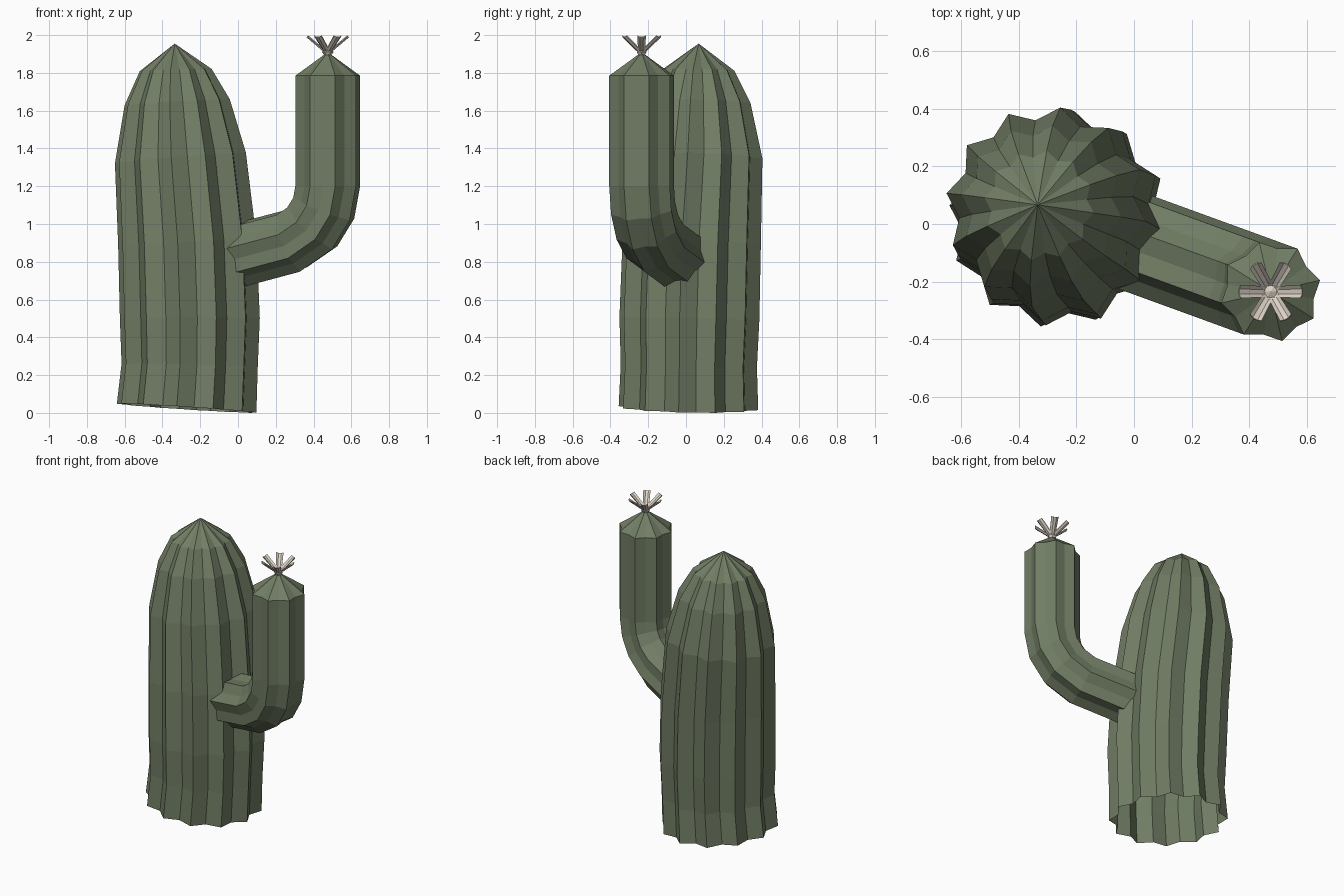
import bpy, math
from mathutils import Vector

if "Cube" in bpy.data.objects:
    bpy.data.objects.remove(bpy.data.objects["Cube"])


def material(name, rgb):
    m = bpy.data.materials.new(name)
    m.diffuse_color = (*rgb, 1)
    m.use_nodes = True
    m.node_tree.nodes["Principled BSDF"].inputs["Base Color"].default_value = m.diffuse_color
    return m


green = material("cactus green", (0.165, 0.205, 0.128))
cream = material("flower cream", (0.72, 0.65, 0.57))


def make(name, verts, faces, mat):
    me = bpy.data.meshes.new(name)
    me.from_pydata(verts, [], faces)
    me.materials.append(mat)
    ob = bpy.data.objects.new(name, me)
    bpy.context.collection.objects.link(ob)
    return ob


def ribbed(name, rings, tip, ribs, phase, valley, mat):
    """Loft star-shaped rings (centre, axis a, axis b, radius), closed with a pointed tip."""
    n = ribs * 2
    verts, faces = [], []
    for c, a, b, r in rings:
        for k in range(n):
            t = phase + k * math.tau / n
            q = r * (valley if k % 2 else 1)
            verts.append(c + (a * math.cos(t) + b * math.sin(t)) * q)
    for i in range(len(rings) - 1):
        for k in range(n):
            j = (k + 1) % n
            faces.append((i * n + k, i * n + j, (i + 1) * n + j, (i + 1) * n + k))
    verts.append(Vector(tip))
    last = (len(rings) - 1) * n
    faces += [(last + k, last + (k + 1) % n, len(verts) - 1) for k in range(n)]
    return make(name, verts, faces, mat)


# Trunk: slightly leaning, open underneath; (x, y, z, radius, tilt of ring)
trunk = [(-0.272, 0.013, 0.025, 0.373, -0.065), (-0.256, 0.015, 0.25, 0.364, -0.03),
         (-0.255, 0.018, 0.50, 0.374, 0.0), (-0.268, 0.03, 0.90, 0.370, 0.04),
         (-0.305, 0.058, 1.35, 0.350, 0.08), (-0.322, 0.063, 1.645, 0.281, 0.055),
         (-0.330, 0.065, 1.815, 0.192, 0.03)]
rings = [(Vector((x, y, z)), Vector((1, 0, k)), Vector((0, 1, -0.02)), r)
         for x, y, z, r, k in trunk]
ribbed("trunk", rings, (-0.335, 0.067, 1.955), 12, math.radians(-8), 0.87, green)

# Arm: leaves the trunk sideways, then bends upright around an arc
head = math.radians(-20)
u = Vector((math.cos(head), math.sin(head), 0))
w = Vector((-u.y, u.x, 0))
up = Vector((0, 0, 1))
axis = Vector((0.475, -0.235, 0))
BEND, R_ARM = 0.31, 0.176


def arm_ring(s, z, angle):
    t = math.radians(angle)
    return (axis - u * s + up * z, u * math.cos(t) - up * math.sin(t), w, R_ARM)


rings = [arm_ring(0.62, 0.805, 76)]
for d in (70, 44, 22, 0):
    t = math.radians(d)
    rings.append(arm_ring(BEND * (1 - math.cos(t)), 1.2 - BEND * math.sin(t), d))
rings.append(arm_ring(0, 1.785, 0))
ribbed("arm", rings, axis + up * 1.91, 8, math.radians(33), 0.86, green)

# Flower heart: small six-sided bud on the arm tip
rings = [(axis + up * z, Vector((1, 0, 0)), Vector((0, 1, 0)), r)
         for z, r in ((1.892, 0.018), (1.91, 0.030), (1.918, 0.027))]
ribbed("flower_heart", rings, axis + up * 1.93, 3, 0, 1, cream)

# Petals: six channel-shaped strips flaring outward and up
section = [(-0.023, 0.009), (-0.009, 0), (0.009, 0), (0.023, 0.009)]
section += [(p, q + 0.005) for p, q in reversed(section)]
for i in range(6):
    t = i * math.tau / 6
    out = Vector((math.cos(t), math.sin(t), 0))
    side = Vector((-out.y, out.x, 0))
    start = axis + out * 0.02 + up * 1.91
    end = axis + out * 0.112 + up * 1.988
    normal = (end - start).normalized().cross(side)
    m = len(section)
    verts = [c + side * p * f + normal * q for c, f in ((start, 0.8), (end, 1.0))
             for p, q in section]
    faces = [(k, (k + 1) % m, m + (k + 1) % m, m + k) for k in range(m)]
    # End caps as quads between the lower and upper strip
    for base in (0, m):
        for k in range(3):
            q = (base + k, base + k + 1, base + m - 2 - k, base + m - 1 - k)
            faces.append(q[::-1] if base == 0 else q)
    make(f"petal_{i + 1}", verts, faces, cream)
